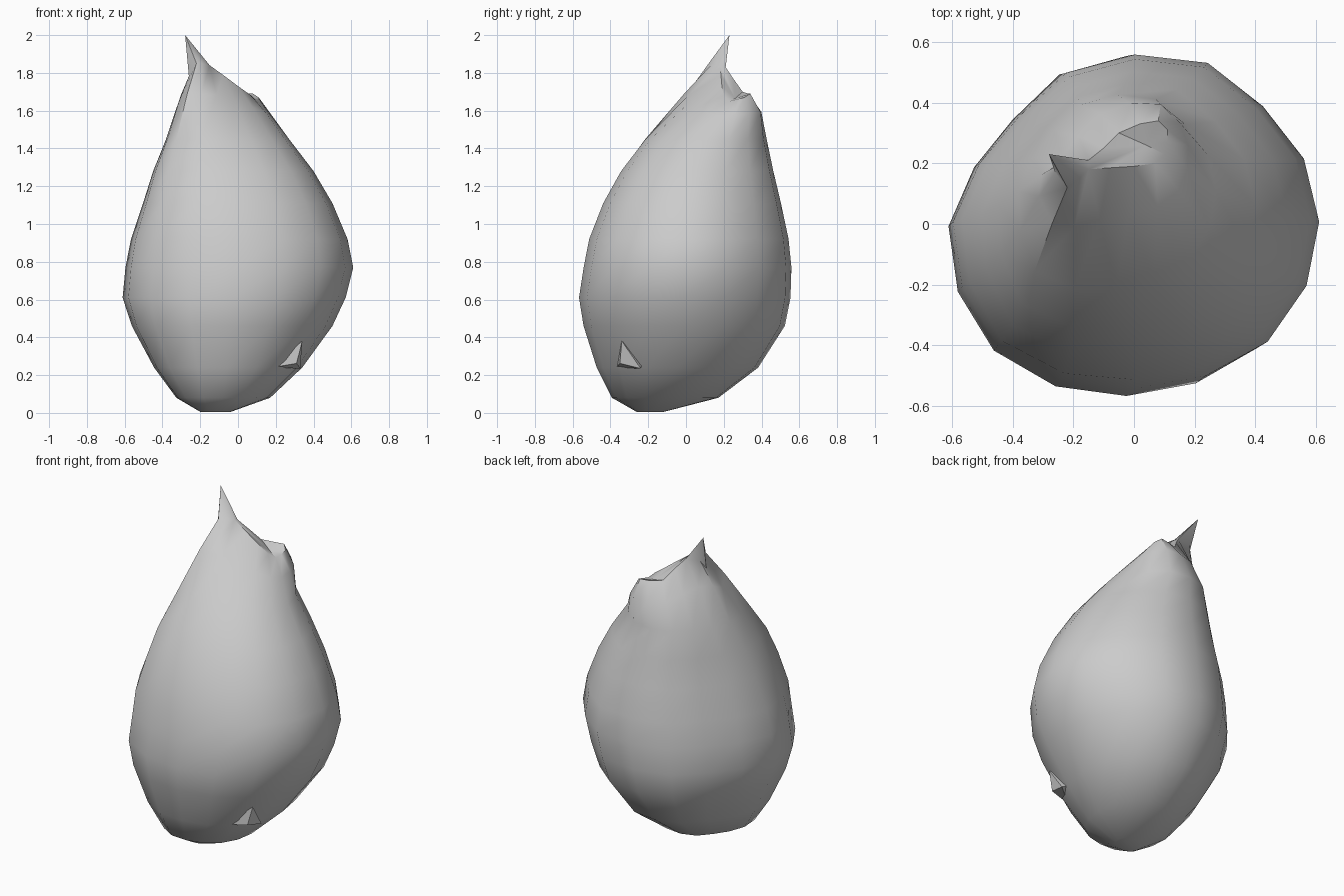
import bpy, bmesh, math
from mathutils import Vector

if "Cube" in bpy.data.objects:
    bpy.data.objects.remove(bpy.data.objects["Cube"], do_unlink=True)

grey = bpy.data.materials.new("petal grey")
grey.use_nodes = True
grey.diffuse_color = (0.6, 0.6, 0.6, 1)
grey.node_tree.nodes["Principled BSDF"].inputs["Base Color"].default_value = (0.6, 0.6, 0.6, 1)

SIDES = 16


def finish(name, bm, angle):
    bmesh.ops.recalc_face_normals(bm, faces=bm.faces)
    mesh = bpy.data.meshes.new(name)
    bm.to_mesh(mesh)
    bm.free()
    mesh.materials.append(grey)
    obj = bpy.data.objects.new(name, mesh)
    bpy.context.collection.objects.link(obj)
    bpy.ops.object.select_all(action="DESELECT")
    obj.select_set(True)
    bpy.context.view_layer.objects.active = obj
    bpy.ops.object.shade_smooth_by_angle(angle=math.radians(angle))
    return obj


def bump(angle, centre, width):
    return math.exp(-((angle - centre) / width) ** 2)


def section(z, x0, x1, y0, y1):
    """Rounded ring with petal ridges and a flatter back right side."""
    ring = []
    upper = max(0, (z - 0.7) / 0.75)
    lower = max(0, (0.6 - z) / 0.6)
    for i in range(SIDES):
        deg = 360 * i / SIDES
        a = math.radians(deg)
        f = 1 + (0.04 + 0.13 * upper + 0.1 * lower) * bump(deg, 230, 24)
        f += 0.04 * bump(deg, 72, 14) - 0.12 * bump(deg, 143, 26)
        f += (0.06 * lower - 0.02) * bump(deg, 40, 18) + 0.02 * bump(deg, 318, 20)
        ring.append(Vector(((x0 + x1) / 2 + f * (x1 - x0) / 2 * math.cos(a),
                            (y0 + y1) / 2 + f * (y1 - y0) / 2 * math.sin(a), z)))
    return ring


# Height, left and right extent, front and back extent
levels = [
    (0.005, -0.2, -0.04, -0.26, -0.12),
    (0.08, -0.33, 0.17, -0.39, 0.17),
    (0.24, -0.45, 0.34, -0.47, 0.38),
    (0.46, -0.57, 0.5, -0.54, 0.52),
    (0.61, -0.62, 0.57, -0.565, 0.55),
    (0.77, -0.605, 0.61, -0.54, 0.555),
    (0.92, -0.575, 0.58, -0.51, 0.54),
    (1.11, -0.51, 0.5, -0.435, 0.5),
    (1.28, -0.455, 0.4, -0.34, 0.46),
    (1.45, -0.385, 0.27, -0.21, 0.425),
]
rings = [section(*level) for level in levels]

# Uneven rim where the petals meet
rim = [Vector(p) for p in (
    (0.1, 0.23, 1.65), (0.11, 0.27, 1.66), (0.11, 0.31, 1.67), (0.08, 0.34, 1.69),
    (0.02, 0.33, 1.69), (-0.05, 0.3, 1.7), (-0.1, 0.25, 1.77), (-0.15, 0.21, 1.83),
    (-0.24, 0.2, 1.83), (-0.26, 0.17, 1.78), (-0.22, 0.12, 1.85), (-0.19, 0.14, 1.85),
    (-0.15, 0.18, 1.84), (-0.08, 0.185, 1.79), (0, 0.19, 1.73), (0.07, 0.2, 1.68))]
middle = []
for i, (low, high) in enumerate(zip(rings[-1], rim)):
    out = Vector((math.cos(math.tau * i / SIDES), math.sin(math.tau * i / SIDES), 0))
    middle.append(low.lerp(high, 0.6) + out * (0.008 + 0.022 * max(0, out.y)))
rings += [middle, rim]

# Bud body
bm = bmesh.new()
loops = [[bm.verts.new(p) for p in ring] for ring in rings]
bm.faces.new(loops[0])
for low, high in zip(loops, loops[1:]):
    for i in range(SIDES):
        j = (i + 1) % SIDES
        bm.faces.new((low[i], low[j], high[j], high[i]))

# Pointed front petal tip and the hollow behind it
tip = bm.verts.new((-0.28, 0.23, 2))
hollow = bm.verts.new((0.04, 0.26, 1.665))
top = loops[-1]
for i in range(SIDES):
    apex = tip if 7 <= i < 12 else hollow
    bm.faces.new((top[i], top[(i + 1) % SIDES], apex))
bm.faces.new((top[12], top[7], tip))
bm.faces.new((top[7], top[12], hollow))
finish("flower_bud", bm, 42)

# Small folded leaf near the base
bm = bmesh.new()
a, b, c, d, e = [bm.verts.new(p) for p in (
    (0.34, -0.34, 0.38), (0.18, -0.37, 0.24), (0.33, -0.24, 0.235),
    (0.31, -0.35, 0.262), (0.2, -0.22, 0.3))]
for tri in ((a, b, d), (a, d, c), (b, c, d), (a, e, b), (a, c, e), (b, e, c)):
    bm.faces.new(tri)
finish("base_leaf", bm, 30)
